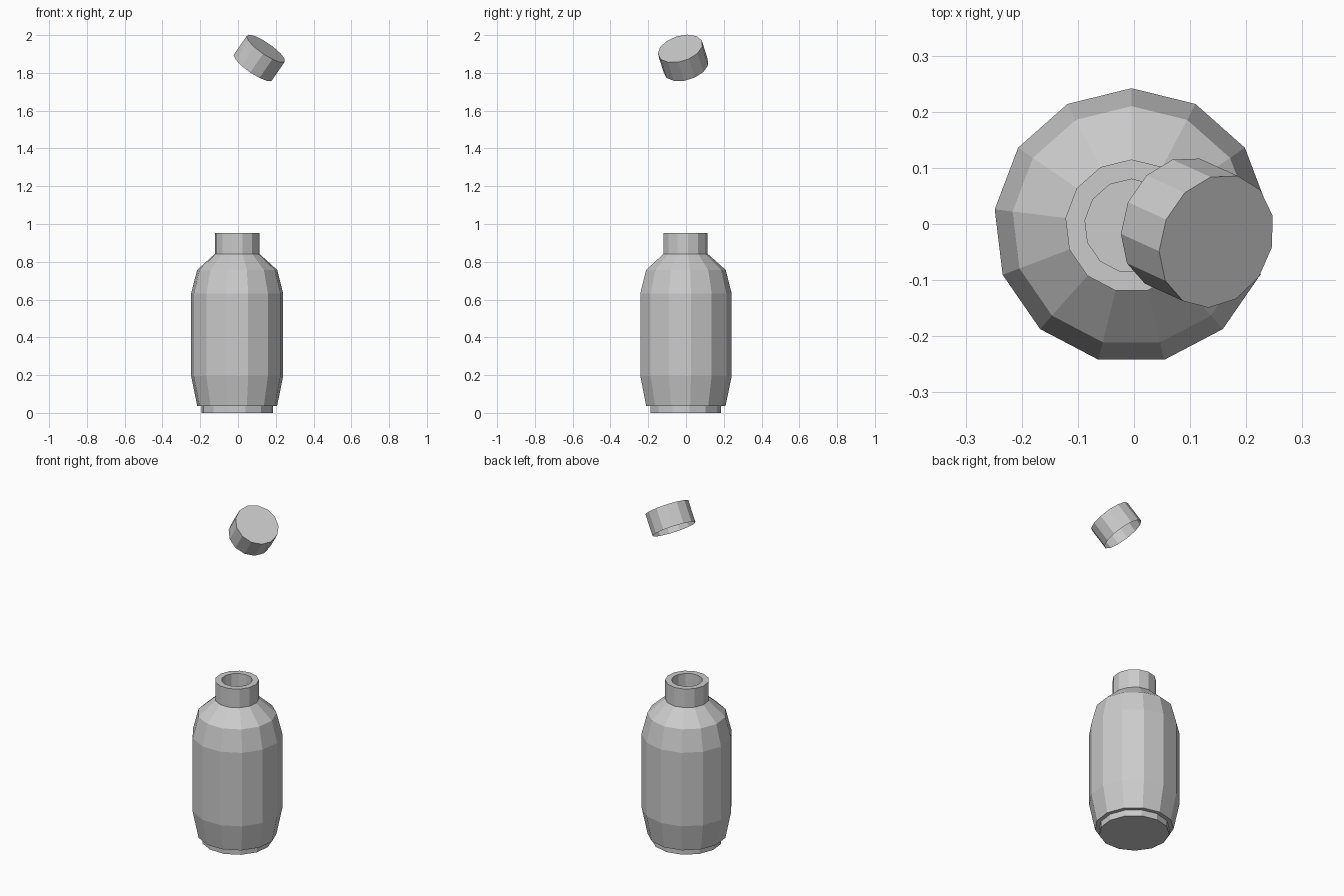
import bpy, bmesh
from math import sin, cos, tau, radians
from mathutils import Matrix, Vector

if "Cube" in bpy.data.objects:
    bpy.data.objects.remove(bpy.data.objects["Cube"])

SIDES = 13


def lathe(name, profile, close_start, close_end):
    """Revolve (radius, z) points around z, first vertex of each ring on +y."""
    bm = bmesh.new()
    rings = []
    for r, z in profile:
        rings.append([bm.verts.new((-r * sin(tau * i / SIDES), r * cos(tau * i / SIDES), z))
                      for i in range(SIDES)])
    for a, b in zip(rings, rings[1:]):
        for i in range(SIDES):
            j = (i + 1) % SIDES
            bm.faces.new((a[i], a[j], b[j], b[i]))
    if close_start:
        bm.faces.new(rings[0][::-1])
    if close_end:
        bm.faces.new(rings[-1])
    mesh = bpy.data.meshes.new(name)
    bm.to_mesh(mesh)
    bm.free()
    obj = bpy.data.objects.new(name, mesh)
    bpy.context.collection.objects.link(obj)
    return obj


# Bottle: foot, belly, shoulder, neck, rim and recessed mouth
bottle = lathe("bottle", [
    (0.19, 0.0), (0.19, 0.037), (0.213, 0.037), (0.2455, 0.195),
    (0.2455, 0.632), (0.2135, 0.757), (0.1185, 0.842), (0.1185, 0.953),
    (0.0835, 0.953), (0.0835, 0.842)], True, True)
bottle.location = (-0.0045, -0.0035, 0)

# Cap: open-bottomed cup floating tilted above the neck
cap = lathe("cap", [(0.1225, -0.062), (0.1225, 0.062)], False, True)
cap.matrix_world = (Matrix.Translation(Vector((0.113, -0.015, 1.879)))
                    @ Matrix.Rotation(radians(34.6), 4, 'Y')
                    @ Matrix.Rotation(radians(14.5), 4, 'X')
                    @ Matrix.Rotation(radians(-12), 4, 'Z'))
